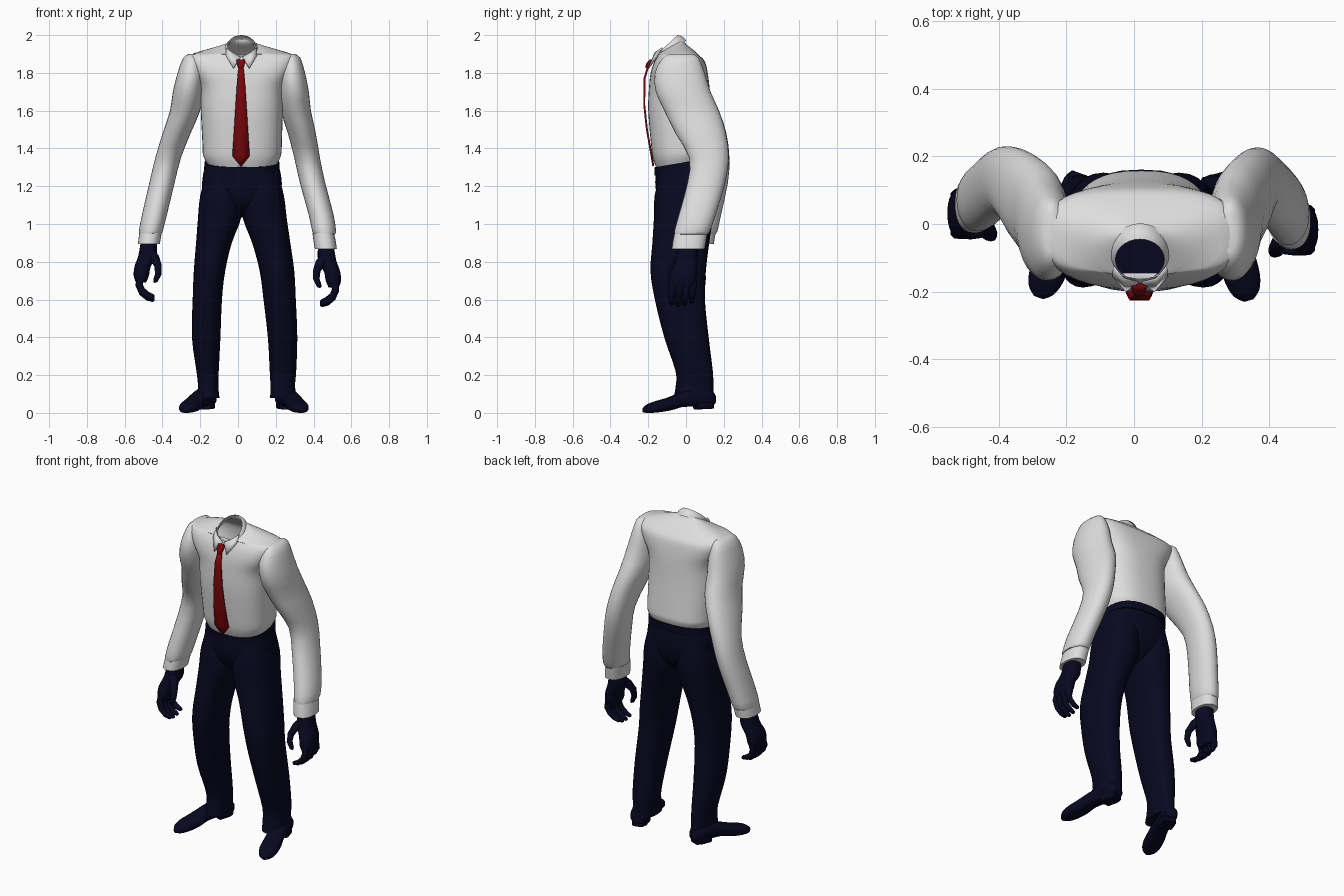
import bpy, bmesh, math
from mathutils import Vector, Matrix

if "Cube" in bpy.data.objects:
    bpy.data.objects.remove(bpy.data.objects["Cube"])


def material(name, col):
    m = bpy.data.materials.new(name)
    m.diffuse_color = (*col, 1)
    m.use_nodes = True
    m.node_tree.nodes["Principled BSDF"].inputs["Base Color"].default_value = m.diffuse_color
    return m


WHITE = material("shirt white", (0.73, 0.73, 0.73))
NAVY = material("dark navy", (0.0025, 0.0025, 0.015))
RED = material("tie red", (0.2, 0.002, 0.003))


def finish(ob, mat, angle=50):
    ob.data.materials.clear()
    ob.data.materials.append(mat)
    bpy.ops.object.select_all(action='DESELECT')
    ob.select_set(True)
    bpy.context.view_layer.objects.active = ob
    bpy.ops.object.shade_smooth_by_angle(angle=math.radians(angle))
    return ob


def from_bmesh(name, bm, mat, angle=50):
    bmesh.ops.recalc_face_normals(bm, faces=bm.faces)
    me = bpy.data.meshes.new(name)
    bm.to_mesh(me)
    bm.free()
    ob = bpy.data.objects.new(name, me)
    bpy.context.collection.objects.link(ob)
    return finish(ob, mat, angle)


def smooth_rows(rows, sub):
    """Catmull-Rom interpolation of the section table."""
    out = []
    for i in range(len(rows) - 1):
        a, b = rows[max(i - 1, 0)], rows[i]
        c, d = rows[i + 1], rows[min(i + 2, len(rows) - 1)]
        for k in range(sub):
            t = k / sub
            out.append([0.5 * (2 * q + (r - p) * t + (2 * p - 5 * q + 4 * r - s) * t * t
                               + (3 * q - p - 3 * r + s) * t ** 3)
                        for p, q, r, s in zip(a, b, c, d)])
    return out + [list(rows[-1])]


def loft(name, rows, mat, power=2.0, sub=3, caps=(True, True), matrix=Matrix(), seg=28):
    """Rows are (z, x min, x max, y min, y max, tilt, power); sections are superellipses."""
    rows = [(list(r) + [0, power][len(r) - 5:])[:7] for r in rows]
    bm = bmesh.new()
    rings = []
    for z, x0, x1, y0, y1, tilt, pw in smooth_rows(rows, sub):
        ring = []
        for i in range(seg):
            a = 2 * math.pi * i / seg
            c, s = math.cos(a), math.sin(a)
            dx = math.copysign(abs(c) ** (2 / pw), c) * (x1 - x0) / 2
            dy = math.copysign(abs(s) ** (2 / pw), s) * (y1 - y0) / 2
            ring.append(bm.verts.new(matrix @ Vector(((x0 + x1) / 2 + dx, (y0 + y1) / 2 + dy, z + dy * tilt))))
        rings.append(ring)
    for r, q in zip(rings, rings[1:]):
        for i in range(seg):
            j = (i + 1) % seg
            bm.faces.new((r[i], r[j], q[j], q[i]))
    for use, ring in zip(caps, (rings[0], rings[-1])):
        if use:
            bm.faces.new(ring)
    return from_bmesh(name, bm, mat)


def fingers(name, paths, mat):
    """Tapered tubes; each path is a list of (x, y, z, radius)."""
    cu = bpy.data.curves.new(name, 'CURVE')
    cu.dimensions = '3D'
    cu.bevel_depth = 1
    cu.bevel_resolution = 2
    cu.use_fill_caps = True
    for path in paths:
        sp = cu.splines.new('POLY')
        sp.points.add(len(path) - 1)
        for p, (x, y, z, r) in zip(sp.points, path):
            p.co = (x, y, z, 1)
            p.radius = r
    ob = bpy.data.objects.new(name, cu)
    bpy.context.collection.objects.link(ob)
    bpy.ops.object.select_all(action='DESELECT')
    ob.select_set(True)
    bpy.context.view_layer.objects.active = ob
    bpy.ops.object.convert(target='MESH')
    finish(bpy.context.object, mat, 60)


# Shirt body, open at the neck, with square shoulders
loft("shirt_body", [
    (1.325, -.165, .21, -.158, .148, .17, 2.5), (1.365, -.185, .228, -.175, .157, .1, 2.5),
    (1.42, -.188, .232, -.185, .155, 0, 2.5), (1.60, -.197, .237, -.20, .135, 0, 2.5),
    (1.72, -.20, .24, -.196, .125, 0, 2.7), (1.80, -.235, .275, -.187, .115, 0, 3.2),
    (1.86, -.26, .30, -.168, .10, 0, 3.4), (1.897, -.252, .292, -.145, .066, 0, 3.2),
    (1.925, -.13, .17, -.158, .0, .35, 2.2), (1.935, -.062, .102, -.165, -.01, .55, 2)],
     WHITE, caps=(False, False), seg=40)

# Collar band and two folded flaps
loft("collar", [(1.912, -.07, .107, -.18, .002, .65), (1.93, -.067, .103, -.177, -.02, .8),
                (1.944, -.055, .09, -.165, -.045, .93)], WHITE, caps=(False, False))
for side, label in ((-1, "left"), (1, "right")):
    bm = bmesh.new()
    pts = [(.006, -.176, 1.885), (.05, -.165, 1.91), (.08, -.128, 1.935), (.082, -.155, 1.89), (.043, -.201, 1.825)]
    bm.faces.new([bm.verts.new((.018 + side * x, y, z)) for x, y, z in pts])
    ob = from_bmesh(label + "_collar_flap", bm, WHITE)
    ob.modifiers.new("thickness", 'SOLIDIFY').thickness = 0.006

# Tie: knot and hanging blade
loft("tie_knot", [(1.825, .002, .028, -.216, -.195), (1.85, -.006, .036, -.21, -.18),
                  (1.872, -.008, .038, -.192, -.165)], RED, power=3, seg=16)
blade = [(1.83, -.207, .013), (1.77, -.225, .02), (1.63, -.226, .029), (1.5, -.212, .037),
         (1.36, -.187, .046), (1.305, -.178, .002)]
bm = bmesh.new()
edge = [[bm.verts.new((.016 + s * w, y, z)) for s in (-1, 0, 1)] for z, y, w in blade]
for a, b in zip(edge, edge[1:]):
    for i in (0, 1):
        bm.faces.new((a[i], a[i + 1], b[i + 1], b[i]))
ob = from_bmesh("tie_blade", bm, RED)
ob.modifiers.new("thickness", 'SOLIDIFY').thickness = 0.01

# Sleeves: (z, left x, left y, right x, right y, half width, half depth)
ARM = [(1.90, -.243, -.025, .283, -.025, .018, .06), (1.88, -.245, -.028, .285, -.028, .045, .095),
       (1.80, -.25, -.033, .285, -.033, .07, .132), (1.70, -.265, -.015, .295, -.015, .08, .145),
       (1.60, -.28, .03, .306, .03, .08, .145), (1.48, -.325, .08, .338, .078, .074, .134),
       (1.35, -.37, .125, .366, .122, .068, .105), (1.22, -.402, .122, .394, .108, .067, .10),
       (1.05, -.442, .088, .44, .06, .066, .098), (.96, -.462, .072, .456, .032, .063, .094),
       (.945, -.464, .07, .457, .027, .054, .085)]
for side, label, col, wrist in ((-1, "left", 1, (-.472, .06, .895)), (1, "right", 3, (.465, .012, .868))):
    loft(label + "_sleeve", [(r[0], r[col] - r[5], r[col] + r[5], r[col + 1] - r[6], r[col + 1] + r[6])
                             for r in ARM], WHITE, power=2.1, sub=2)
    # Cuff
    wx, wy, wz = wrist
    loft(label + "_cuff", [(wz + h, wx - side * o - w, wx - side * o + w, wy + o - d, wy + o + d)
                           for h, o, w, d in ((.085, .014, .057, .087), (.04, .006, .059, .088), (0, 0, .058, .087))],
         WHITE, power=2.3, sub=1)
    # Palm with wrist
    palm = [(.03, -.04, .04, -.05, .05), (-.06, -.042, .055, -.068, .05), (-.12, -.01, .076, -.092, .046),
            (-.17, 0, .08, -.10, .04), (-.205, .015, .068, -.09, .03)]
    loft(label + "_palm", [(wz + z, *sorted((wx + side * a, wx + side * b)), wy + y0, wy + y1)
                           for z, a, b, y0, y1 in palm], NAVY, power=2.4, seg=20)
    # Curled fingers and thumb
    paths = []
    for i in range(4):
        k = (.93, 1, .97, .85)[i]
        y = wy - .08 + .036 * i
        paths.append([(wx + side * o, y + dy, wz - .17 - z * k, r) for o, dy, z, r in (
            (.042, 0, 0, .02), (.052, -.004, .05, .02), (.036, -.008, .09, .018),
            (.005, -.01, .117, .016), (-.022, -.01, .127, .012), (-.03, -.01, .128, .005))])
    paths.append([(wx + side * o, wy + y, wz + z, r) for o, y, z, r in (
        (0, -.03, -.04, .028), (-.03, -.06, -.075, .026), (-.048, -.085, -.115, .02),
        (-.05, -.095, -.16, .017), (-.035, -.095, -.195, .013), (-.028, -.094, -.205, .005))])
    fingers(label + "_fingers", paths, NAVY)

# Trousers: hips and waistband
loft("trouser_hips", [(1.328, -.17, .212, -.155, .147, .17), (1.22, -.19, .232, -.163, .155),
                      (1.12, -.17, .21, -.145, .135), (1.06, -.06, .10, -.09, .09), (1.035, -.01, .05, -.04, .04)],
     NAVY, power=2.4)
loft("waistband", [(1.285, -.18, .221, -.166, .158, .17), (1.328, -.177, .219, -.166, .161, .17)],
     NAVY, power=2.5, sub=1)

# Trouser legs: (z, left outer, left inner, right inner, right outer, front, back)
LEG = [(1.30, -.16, -.02, .06, .205, -.13, .125), (1.15, -.20, .02, .022, .243, -.166, .152),
       (1.03, -.212, .016, .026, .258, -.17, .142), (.90, -.222, -.033, .075, .277, -.178, .123),
       (.75, -.234, -.068, .115, .298, -.188, .105), (.60, -.24, -.085, .135, .306, -.165, .10),
       (.40, -.244, -.093, .158, .314, -.115, .12), (.22, -.22, -.102, .168, .308, -.055, .142),
       (.14, -.212, -.104, .172, .302, -.055, .145), (.08, -.22, -.098, .17, .312, -.065, .148)]
loft("left_trouser_leg", [(z, a, b, f, k) for z, a, b, c, d, f, k in LEG], NAVY, power=2.2)
loft("right_trouser_leg", [(z, c, d, f, k) for z, a, b, c, d, f, k in LEG], NAVY, power=2.2)

# Shoes, lofted from heel to toe: (distance, half width, bottom, top)
SHOE = [(0, .035, .045, .10), (.03, .05, .036, .13), (.10, .05, .034, .13), (.18, .048, .03, .11),
        (.25, .054, .012, .082), (.32, .053, .002, .062), (.365, .039, 0, .045), (.388, .014, .003, .028)]
for label, heel, toe in (("left", (-.15, .147, 0), (-.285, -.225, 0)), ("right", (.235, .147, 0), (.34, -.228, 0))):
    d = (Vector(toe) - Vector(heel)).normalized()
    up = Vector((0, 0, 1))
    m = Matrix((up.cross(d), up, d)).transposed().to_4x4()
    m.translation = Vector(heel)
    loft(label + "_shoe", [(t, -w, w, lo, hi) for t, w, lo, hi in SHOE], NAVY, power=2.6, matrix=m, seg=20)
    # Heel block
    loft(label + "_heel", [(.01, -.035, .035, .022, .07), (.04, -.046, .046, .02, .07), (.10, -.045, .045, .018, .07)],
         NAVY, power=5, sub=1, matrix=m, seg=20)
